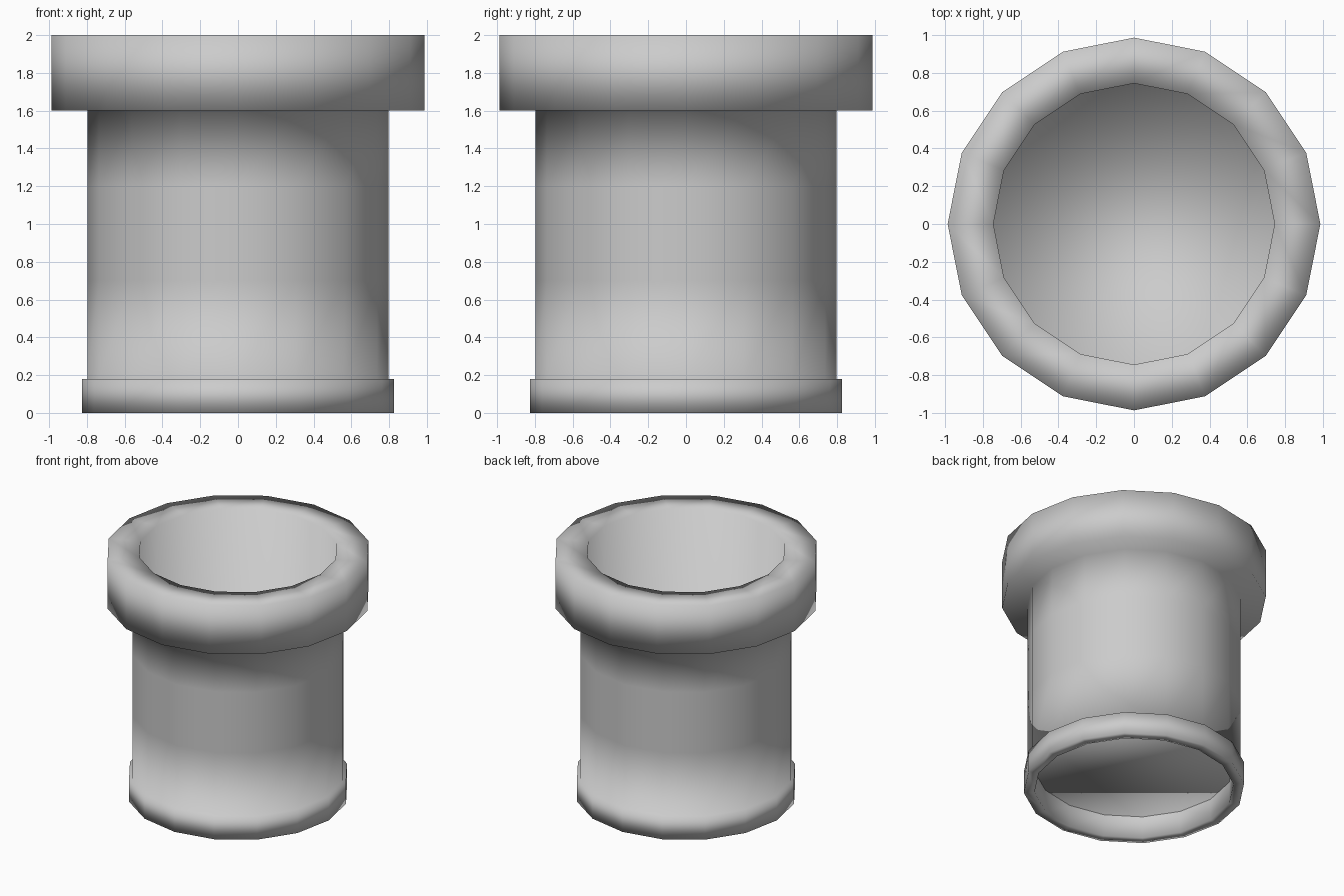
import bpy, bmesh, math

if "Cube" in bpy.data.objects:
    bpy.data.objects.remove(bpy.data.objects["Cube"])

SIDES = 16

# Cross-section (radius, z): recess under the foot, foot ring, shaft, rim, bore
PROFILE = [
    (0.745, 0.18), (0.745, 0.0), (0.825, 0.0), (0.825, 0.18),
    (0.797, 0.18), (0.797, 0.7), (0.797, 1.2), (0.797, 1.6),
    (0.987, 1.6), (0.987, 2.0), (0.745, 2.0), (0.745, 0.18),
]

bm = bmesh.new()
rings = []
for r, z in PROFILE:
    ring = []
    for i in range(SIDES):
        a = 2 * math.pi * i / SIDES
        ring.append(bm.verts.new((r * math.cos(a), r * math.sin(a), z)))
    rings.append(ring)

# Walls of the pipe
for low, high in zip(rings, rings[1:]):
    for i in range(SIDES):
        j = (i + 1) % SIDES
        bm.faces.new((low[i], low[j], high[j], high[i]))

# Floor of the bore, level with the top of the foot ring
bm.faces.new(rings[-1])

for f in bm.faces:
    f.smooth = True

mesh = bpy.data.meshes.new("pipe")
bm.to_mesh(mesh)
bm.free()
pipe = bpy.data.objects.new("pipe", mesh)
bpy.context.collection.objects.link(pipe)
